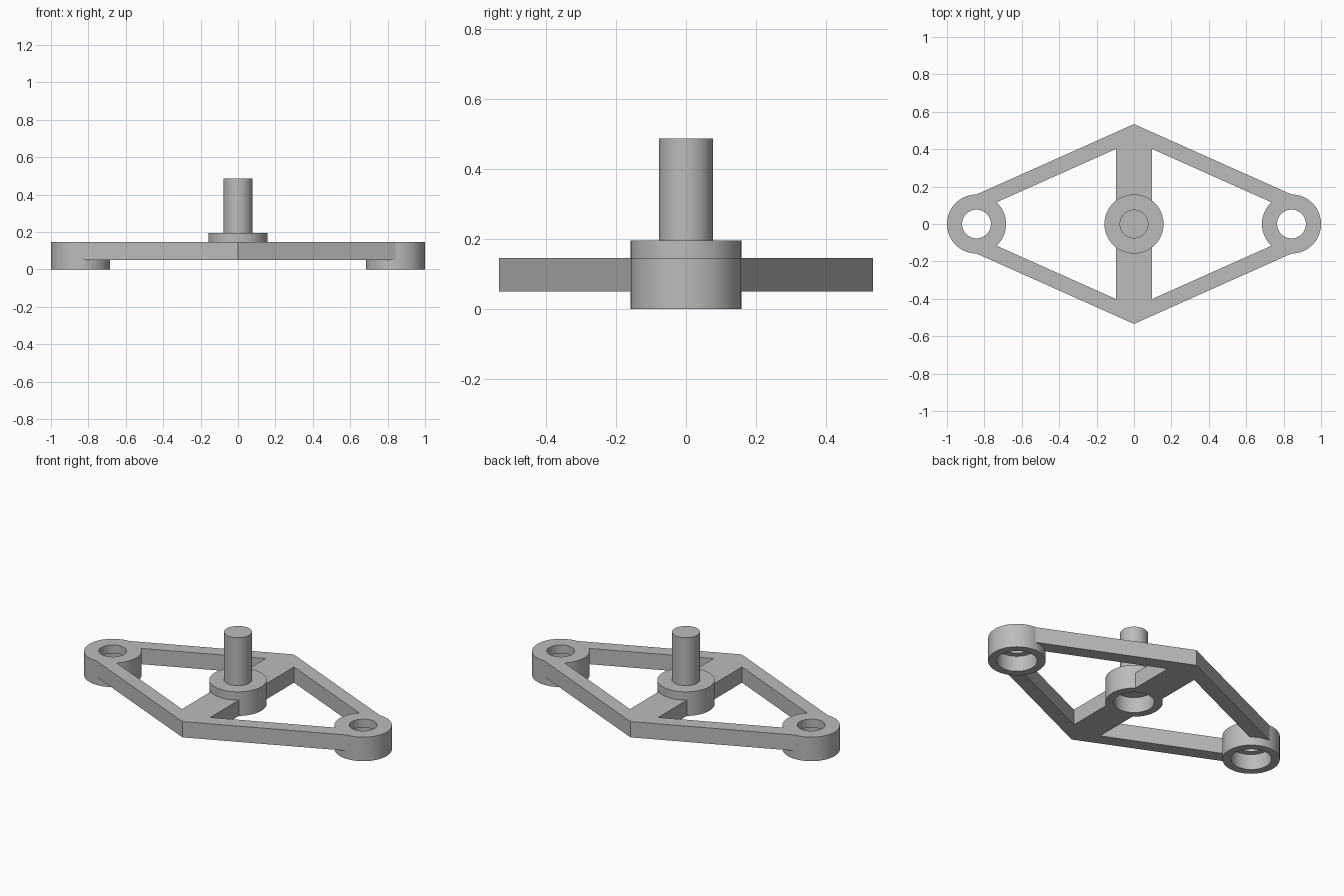
import bpy
import bmesh
import math

cube = bpy.data.objects.get("Cube")
if cube:
    bpy.data.objects.remove(cube, do_unlink=True)

# Main dimensions
BASE, DECK, HUB_TOP, PIN_TOP = 0.05, 0.146, 0.196, 0.487
END_X, BOSS_R, BORE_R, HOLE_R = 0.842, 0.158, 0.112, 0.077
BORE_DEPTH = 0.095
OVER = 0.05  # how far cutters stick out

grey = bpy.data.materials.new("plain grey")
grey.use_nodes = True
colour = (0.5, 0.5, 0.5, 1)
grey.diffuse_color = colour
grey.node_tree.nodes["Principled BSDF"].inputs["Base Color"].default_value = colour


def prism(name, outline, bottom, top):
    """Extrude a counter-clockwise outline between two heights."""
    bm = bmesh.new()
    face = bm.faces.new([bm.verts.new((x, y, bottom)) for x, y in outline])
    ext = bmesh.ops.extrude_face_region(bm, geom=[face])
    verts = [v for v in ext["geom"] if isinstance(v, bmesh.types.BMVert)]
    bmesh.ops.translate(bm, verts=verts, vec=(0, 0, top - bottom))
    bmesh.ops.recalc_face_normals(bm, faces=bm.faces[:])
    mesh = bpy.data.meshes.new(name)
    bm.to_mesh(mesh)
    bm.free()
    mesh.materials.append(grey)
    obj = bpy.data.objects.new(name, mesh)
    bpy.context.collection.objects.link(obj)
    return obj


def cylinder(name, x, radius, bottom, top, sides=64):
    angles = [math.tau * i / sides for i in range(sides)]
    circle = [(x + radius * math.cos(a), radius * math.sin(a)) for a in angles]
    return prism(name, circle, bottom, top)


def combine(target, tool, operation):
    """Apply one boolean and remove the tool object."""
    tool.hide_render = True
    mod = target.modifiers.new("combine", "BOOLEAN")
    mod.operation = operation
    mod.solver = "EXACT"
    mod.object = tool
    bpy.context.view_layer.objects.active = target
    bpy.ops.object.modifier_apply(modifier=mod.name)
    bpy.data.objects.remove(tool, do_unlink=True)


# Diamond frame plate
corner, apex = (END_X, BOSS_R), 0.534
frame = prism("frame", [(0, -apex), (END_X, -BOSS_R), corner, (0, apex),
                        (-END_X, BOSS_R), (-END_X, -BOSS_R)], BASE, DECK)

# Windows either side of the cross bar
for s in (-1, 1):
    window = [(s * 0.095, -0.402), (s * 0.735, -0.116),
              (s * 0.735, 0.116), (s * 0.095, 0.402)]
    combine(frame, prism("window_cutter", window, BASE - OVER, DECK + OVER), "DIFFERENCE")

# End bosses and central hub
for x, bottom, top in ((-END_X, 0, DECK), (END_X, 0, DECK), (0, BASE, HUB_TOP)):
    combine(frame, cylinder("boss", x, BOSS_R, bottom, top), "UNION")
    bore = cylinder("bore_cutter", x, BORE_R, bottom - OVER, bottom + BORE_DEPTH)
    combine(frame, bore, "DIFFERENCE")
    if x:
        hole = cylinder("hole_cutter", x, HOLE_R, bottom, top + OVER)
        combine(frame, hole, "DIFFERENCE")

# Upright pin on the hub
pin = cylinder("pin", 0, HOLE_R, HUB_TOP - 0.02, PIN_TOP)

bpy.ops.object.select_all(action="DESELECT")
for obj in (frame, pin):
    obj.select_set(True)
bpy.context.view_layer.objects.active = frame
bpy.ops.object.shade_smooth_by_angle(angle=math.radians(20))
